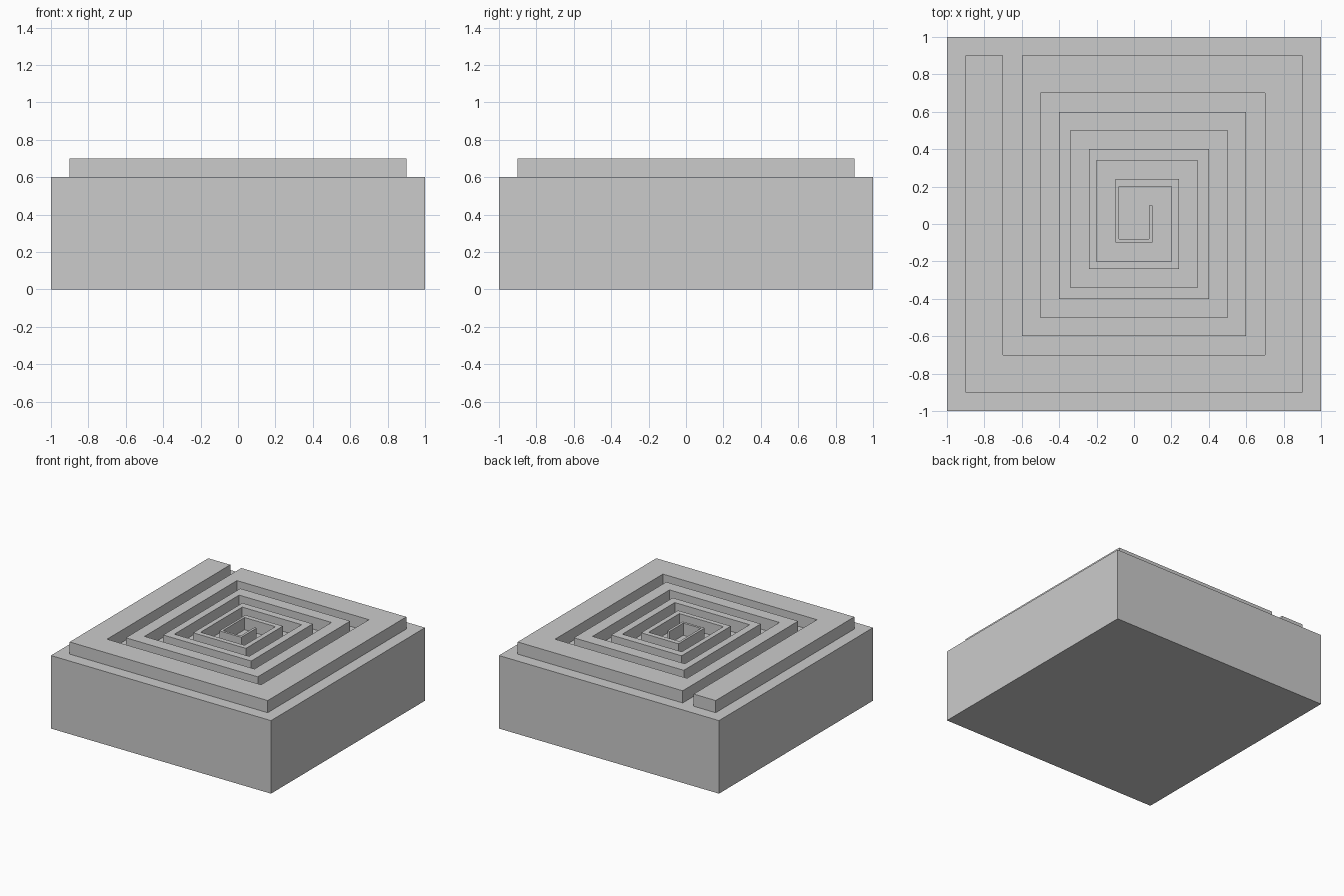
import bpy
import bmesh

cube = bpy.data.objects.get("Cube")
if cube:
    bpy.data.objects.remove(cube, do_unlink=True)

grey = bpy.data.materials.new("plain_grey")
grey.use_nodes = True
colour = (0.6, 0.6, 0.6, 1)
grey.diffuse_color = colour
grey.node_tree.nodes["Principled BSDF"].inputs["Base Color"].default_value = colour

BASE_TOP = 0.6
WALL_TOP = 0.7


def prism(name, outline, bottom, top):
    """Extrude a flat outline upwards into a closed solid."""
    bm = bmesh.new()
    face = bm.faces.new([bm.verts.new((x, y, bottom)) for x, y in outline])
    extruded = bmesh.ops.extrude_face_region(bm, geom=[face], use_keep_orig=True)
    for item in extruded["geom"]:
        if isinstance(item, bmesh.types.BMVert):
            item.co.z = top
    bmesh.ops.recalc_face_normals(bm, faces=bm.faces)
    mesh = bpy.data.meshes.new(name)
    bm.to_mesh(mesh)
    bm.free()
    mesh.materials.append(grey)
    obj = bpy.data.objects.new(name, mesh)
    bpy.context.collection.objects.link(obj)
    return obj


def spiral_side(radii, end):
    """One side of the wall: each turn goes down, right, up, then back left."""
    points = []
    y_start = radii[0][0]
    for left, right in radii:
        points += [(-left, y_start), (-left, -left), (left, -left), (left, right)]
        y_start = right
    points[-1] = (points[-1][0], end)
    return points


# Square base block
prism("base_block", [(-1, -1), (1, -1), (1, 1), (-1, 1)], 0, BASE_TOP)

# Spiral wall: tapers inwards while the channel keeps its width
outer_radii = [0.9, 0.6, 0.4, 0.24, 0.1]
inner_radii = [0.7, 0.5, 0.34, 0.2, 0.08]
end_y = 0.1
outer = spiral_side([(r, r) for r in outer_radii], end_y)
inner = spiral_side([(r, r) for r in inner_radii], end_y)
# The inner side of each turn starts at the top of the turn outside it
inner[0] = (-inner_radii[0], outer_radii[0])
prism("spiral_wall", outer + inner[::-1], BASE_TOP, WALL_TOP)
